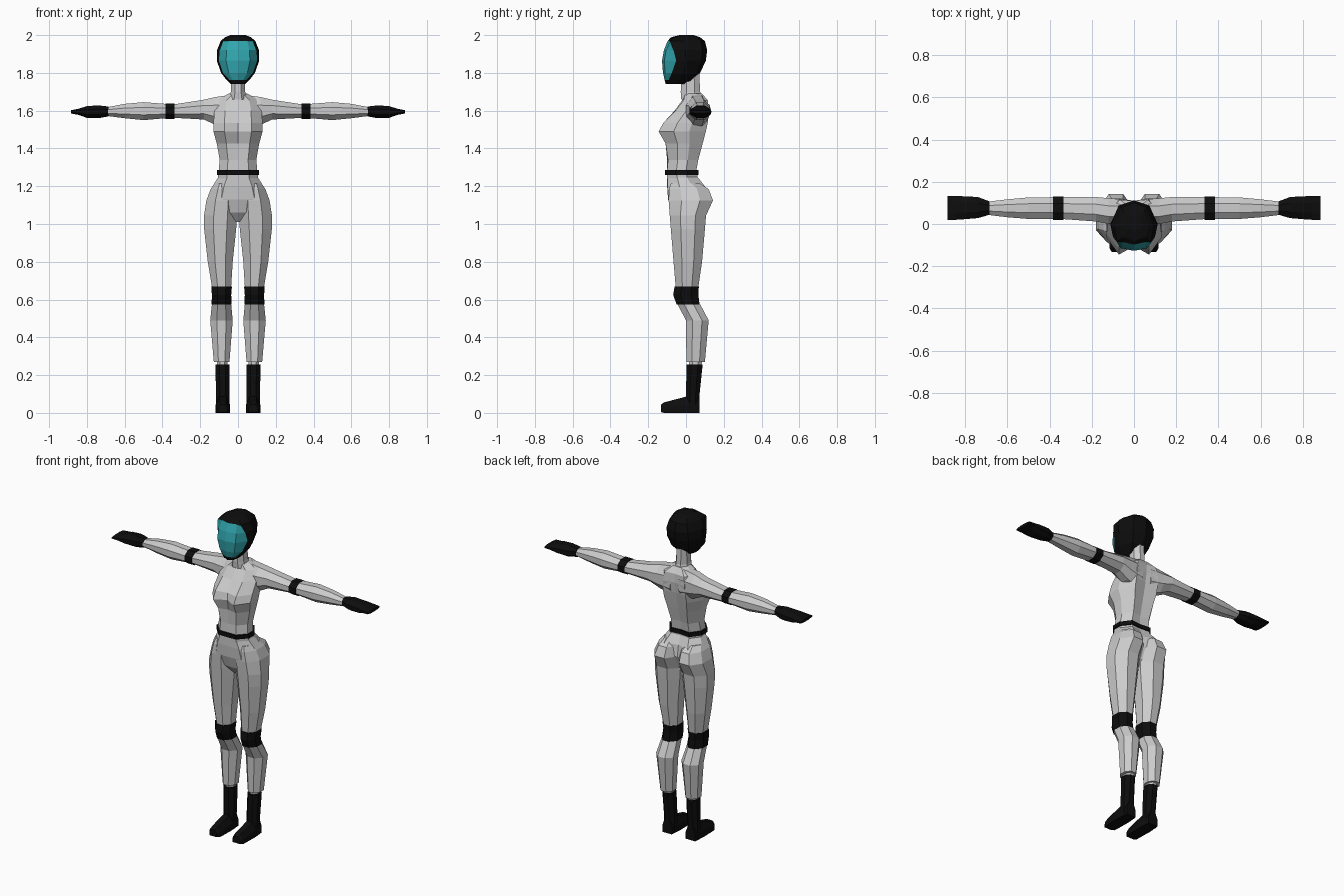
import bpy, bmesh, math


def material(name, rgb):
    m = bpy.data.materials.new(name)
    m.diffuse_color = (*rgb, 1)
    return m


MATS = [material("suit_grey", (0.6, 0.6, 0.6)),
        material("black", (0.004, 0.004, 0.004)),
        material("visor_teal", (0.03, 0.38, 0.42))]
GREY, BLACK, TEAL = 0, 1, 2


def loft(name, rings, colour):
    """Skin closed rings of points; colour(ring, side) picks the material."""
    bm = bmesh.new()
    loops = [[bm.verts.new(p) for p in r] for r in rings]
    n, last = len(loops[0]), len(loops) - 1
    for i in range(last):
        for j in range(n):
            k = (j + 1) % n
            f = bm.faces.new((loops[i][j], loops[i][k], loops[i + 1][k], loops[i + 1][j]))
            f.material_index = colour(i, j)
    bm.faces.new(loops[0]).material_index = colour(0, n // 2)
    bm.faces.new(loops[-1]).material_index = colour(last - 1, n // 2)
    bmesh.ops.recalc_face_normals(bm, faces=bm.faces)
    me = bpy.data.meshes.new(name)
    bm.to_mesh(me)
    bm.free()
    for m in MATS:
        me.materials.append(m)
    ob = bpy.data.objects.new(name, me)
    bpy.context.collection.objects.link(ob)
    return ob


def octagon(a0, a1, b0, b1):
    """Eight points filling the range a0..a1 by b0..b1, flat sides outward."""
    k = 0.5 / math.cos(math.pi / 8)
    return [((a0 + a1) / 2 + (a1 - a0) * k * math.cos(t),
             (b0 + b1) / 2 + (b1 - b0) * k * math.sin(t))
            for t in [math.pi / 8 + i * math.pi / 4 for i in range(8)]]


def symmetric(half, z):
    """Full ring from half points running front centre to back centre."""
    pts = half + [(-x, y) for x, y in reversed(half[1:-1])]
    return [(x, y, z) for x, y in pts]


# Torso with waist belt: z, half width, front centre, front mid, back mid, back centre
def body_ring(z, hw, fc, fm, bm_, bc):
    d = bm_ - fm
    return symmetric([(0, fc), (hw * 0.55, fm), (hw, fm + d * 0.32),
                      (hw, fm + d * 0.65), (hw * 0.6, bm_), (0, bc)], z)


torso = [(1.24, .105, -.10, -.10, .06, .055), (1.26, .105, -.10, -.10, .06, .055),
         (1.26, .112, -.11, -.108, .066, .06), (1.285, .112, -.11, -.108, .066, .06),
         (1.285, .102, -.10, -.10, .055, .05), (1.34, .097, -.10, -.095, .065, .055),
         (1.425, .112, -.095, -.108, .088, .075), (1.49, .13, -.105, -.145, .105, .09),
         (1.535, .13, -.105, -.12, .115, .10), (1.60, .125, -.06, -.055, .122, .11),
         (1.655, .11, -.02, -.012, .115, .11), (1.69, .05, -.012, -.005, .085, .085)]
loft("torso", [body_ring(*r) for r in torso], lambda i, j: BLACK if i in (1, 2, 3) else GREY)

# Pelvis closing the hips between the thighs
pelvis = [(1.25, .103, -.10, -.098, .06, .055), (1.20, .135, -.10, -.098, .10, .075),
          (1.13, .16, -.095, -.092, .12, .085), (1.06, .10, -.075, -.07, .07, .06),
          (1.01, .025, -.035, -.03, .03, .03)]
loft("pelvis", [body_ring(*r) for r in pelvis], lambda i, j: GREY)

# Neck
neck = [(1.66, .05, -.025, .09), (1.70, .038, -.028, .075), (1.80, .034, -.022, .07)]
loft("neck", [[(x, y, z) for x, y in octagon(-w, w, a, b)] for z, w, a, b in neck],
     lambda i, j: GREY)


# Helmet with visor: z, half width, visor width, visor front, visor edge, back
def head_ring(z, hw, vw, f, e, b):
    return symmetric([(0, f), (vw * 0.62, f + 0.012), (vw, e), (hw, e * 0.5 + b * 0.25),
                      (hw * 0.66, b * 0.78), (0, b)], z)


head = [(1.742, .038, .03, -.108, -.095, .0), (1.762, .06, .045, -.113, -.092, .035),
        (1.80, .09, .08, -.122, -.075, .075), (1.865, .112, .102, -.127, -.052, .105),
        (1.92, .111, .097, -.117, -.066, .112), (1.968, .092, .08, -.098, -.085, .10),
        (1.988, .07, .055, -.08, -.065, .075), (2.0, .04, .03, -.035, -.03, .04)]
loft("helmet", [head_ring(*r) for r in head],
     lambda i, j: TEAL if 1 <= i <= 4 and j in (0, 1, 8, 9) else BLACK)

# Limb sections on one side, reflected for the other
leg = [(1.215, .03, .125, -.08, .075), (1.185, .012, .145, -.09, .12),
       (1.125, .004, .167, -.092, .143), (1.045, .004, .18, -.086, .106),
       (0.97, .01, .179, -.08, .10), (0.80, .028, .16, -.066, .085),
       (0.67, .036, .138, -.055, .066), (0.67, .032, .142, -.06, .068),
       (0.625, .036, .138, -.068, .065), (0.575, .034, .14, -.05, .072),
       (0.575, .036, .138, -.045, .075), (0.49, .028, .147, .0, .12),
       (0.27, .045, .128, .002, .10), (0.27, .056, .11, .015, .085),
       (0.245, .056, .11, .015, .08)]
shaft = [(.255, .046, .12, .003, .088), (.10, .044, .116, .0, .072), (.0, .046, .116, .0, .07)]
foot = [(-.132, .055, .106, .004, .045), (-.115, .045, .116, .0, .056),
        (0, .042, .119, .0, .086), (.072, .048, .113, .0, .086)]
# x, y range, z range
arm = [(.03, .005, .115, 1.50, 1.685), (.12, .0, .122, 1.525, 1.672),
       (.18, .012, .128, 1.553, 1.658), (.335, .023, .127, 1.562, 1.634),
       (.335, .019, .13, 1.557, 1.639), (.383, .019, .13, 1.557, 1.639),
       (.383, .023, .127, 1.56, 1.636), (.50, .024, .126, 1.55, 1.645),
       (.60, .032, .117, 1.56, 1.636), (.70, .044, .105, 1.573, 1.617)]
hand = [(.685, .044, .107, 1.57, 1.622), (.74, .028, .128, 1.56, 1.628),
        (.80, .023, .131, 1.562, 1.624), (.845, .02, .133, 1.578, 1.61),
        (.885, .018, .134, 1.585, 1.602)]

for s, side in ((1, "left"), (-1, "right")):
    loft(side + "_leg", [[(s * x, y, z) for x, y in octagon(*r)] for z, *r in leg],
         lambda i, j: BLACK if 6 <= i <= 9 else GREY)
    loft(side + "_boot_shaft", [[(s * x, y, z) for x, y in octagon(*r)] for z, *r in shaft],
         lambda i, j: BLACK)
    loft(side + "_foot", [[(s * a, y, c), (s * b, y, c), (s * b, y, (c + d) / 2),
                           (s * (b * .75 + a * .25), y, d), (s * (a * .75 + b * .25), y, d),
                           (s * a, y, (c + d) / 2)] for y, a, b, c, d in foot],
         lambda i, j: BLACK)
    loft(side + "_arm", [[(s * x, y, z) for y, z in octagon(*r)] for x, *r in arm],
         lambda i, j: BLACK if 3 <= i <= 5 else GREY)
    loft(side + "_glove", [[(s * x, y, z) for y, z in octagon(*r)] for x, *r in hand],
         lambda i, j: BLACK)
